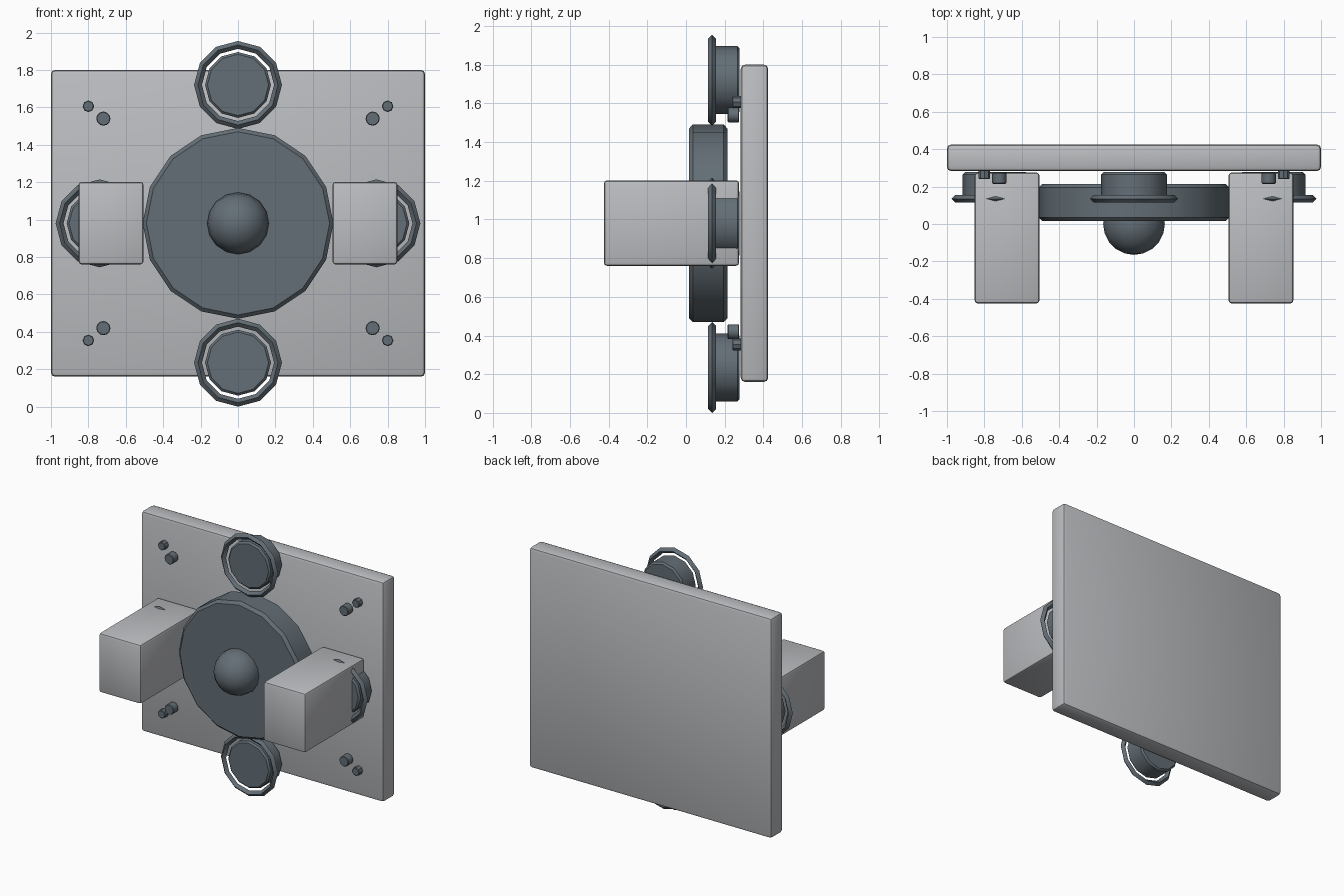
import bpy, bmesh, math
from mathutils import Matrix, Vector

if "Cube" in bpy.data.objects:
    bpy.data.objects.remove(bpy.data.objects["Cube"])


def material(name, rgb):
    m = bpy.data.materials.new(name)
    m.diffuse_color = (*rgb, 1)
    m.use_nodes = True
    m.node_tree.nodes["Principled BSDF"].inputs["Base Color"].default_value = m.diffuse_color
    return m


LIGHT = material("light grey", (0.50, 0.51, 0.53))
DARK = material("dark slate", (0.125, 0.156, 0.18))
FACE_Y = Matrix.Rotation(math.radians(90), 4, 'X')


def finish(name, bm, mat, bevel=0, segs=2, angle=35):
    """Bevel the sharp edges, shade by angle and link the object."""
    if bevel:
        sharp = [e for e in bm.edges if e.calc_face_angle(0) > math.radians(50)]
        bmesh.ops.bevel(bm, geom=sharp, offset=bevel, segments=segs,
                        profile=0.5, affect='EDGES')
    bmesh.ops.recalc_face_normals(bm, faces=bm.faces[:])
    me = bpy.data.meshes.new(name)
    bm.to_mesh(me)
    bm.free()
    me.materials.append(mat)
    me.shade_smooth()
    me.set_sharp_from_angle(angle=math.radians(angle))
    ob = bpy.data.objects.new(name, me)
    bpy.context.collection.objects.link(ob)
    return ob


def box(name, lo, hi, mat, bevel):
    lo, hi = Vector(lo), Vector(hi)
    bm = bmesh.new()
    bmesh.ops.create_cube(bm, size=1, matrix=Matrix.Translation((lo + hi) / 2)
                          @ Matrix.Diagonal((*(hi - lo), 1)))
    return finish(name, bm, mat, bevel)


def disc(name, x, z, r, y0, y1, sides, bevel):
    bm = bmesh.new()
    bmesh.ops.create_cone(bm, cap_ends=True, segments=sides, radius1=r, radius2=r,
                          depth=y1 - y0,
                          matrix=Matrix.Translation((x, (y0 + y1) / 2, z)) @ FACE_Y)
    return finish(name, bm, DARK, bevel, 1)


def ring(name, x, y, z, major, minor, sides):
    # diamond cross-section swept round the y axis
    bm = bmesh.new()
    rows = []
    for i in range(sides):
        a = 2 * math.pi * i / sides
        row = []
        for k in range(4):
            b = k * math.pi / 2
            r = major + minor * math.cos(b)
            row.append(bm.verts.new((x + r * math.cos(a), y + minor * math.sin(b),
                                     z + r * math.sin(a))))
        rows.append(row)
    for i in range(sides):
        p, q = rows[i], rows[(i + 1) % sides]
        for k in range(4):
            bm.faces.new((p[k], q[k], q[(k + 1) % 4], p[(k + 1) % 4]))
    return finish(name, bm, DARK)


# back plate
box("back_plate", (-1, 0.283, 0.16), (1, 0.425, 1.80), LIGHT, 0.022)

# central hub disc and domed knob
disc("hub_disc", 0, 0.98, 0.51, 0.015, 0.215, 16, 0.02)
bm = bmesh.new()
bmesh.ops.create_uvsphere(bm, u_segments=16, v_segments=10, radius=0.165,
                          matrix=Matrix.Translation((0, 0, 0.98)) @ FACE_Y)
finish("hub_knob", bm, DARK, angle=50)

# four small wheels with loose rings round the hub
for tag, x, z in (("top", 0, 1.72), ("bottom", 0, 0.235),
                  ("left", -0.74, 0.98), ("right", 0.74, 0.98)):
    disc("wheel_" + tag, x, z, 0.176, 0.125, 0.277, 12, 0.012)
    ring("wheel_ring_" + tag, x, 0.135, z, 0.214, 0.021, 12)

# side blocks and corner bolts
for side, s in (("left", -1), ("right", 1)):
    a, b = sorted((s * 0.505, s * 0.852))
    box("block_" + side, (a, -0.425, 0.76), (b, 0.275, 1.202), LIGHT, 0.017)
    for row, t in (("lower", -1), ("upper", 1)):
        disc(f"large_bolt_{row}_{side}", s * 0.72, 0.98 + t * 0.56, 0.038,
             0.215, 0.275, 12, 0.004)
        disc(f"small_bolt_{row}_{side}", s * 0.80, 0.98 + t * 0.626, 0.031,
             0.24, 0.29, 8, 0.004)
